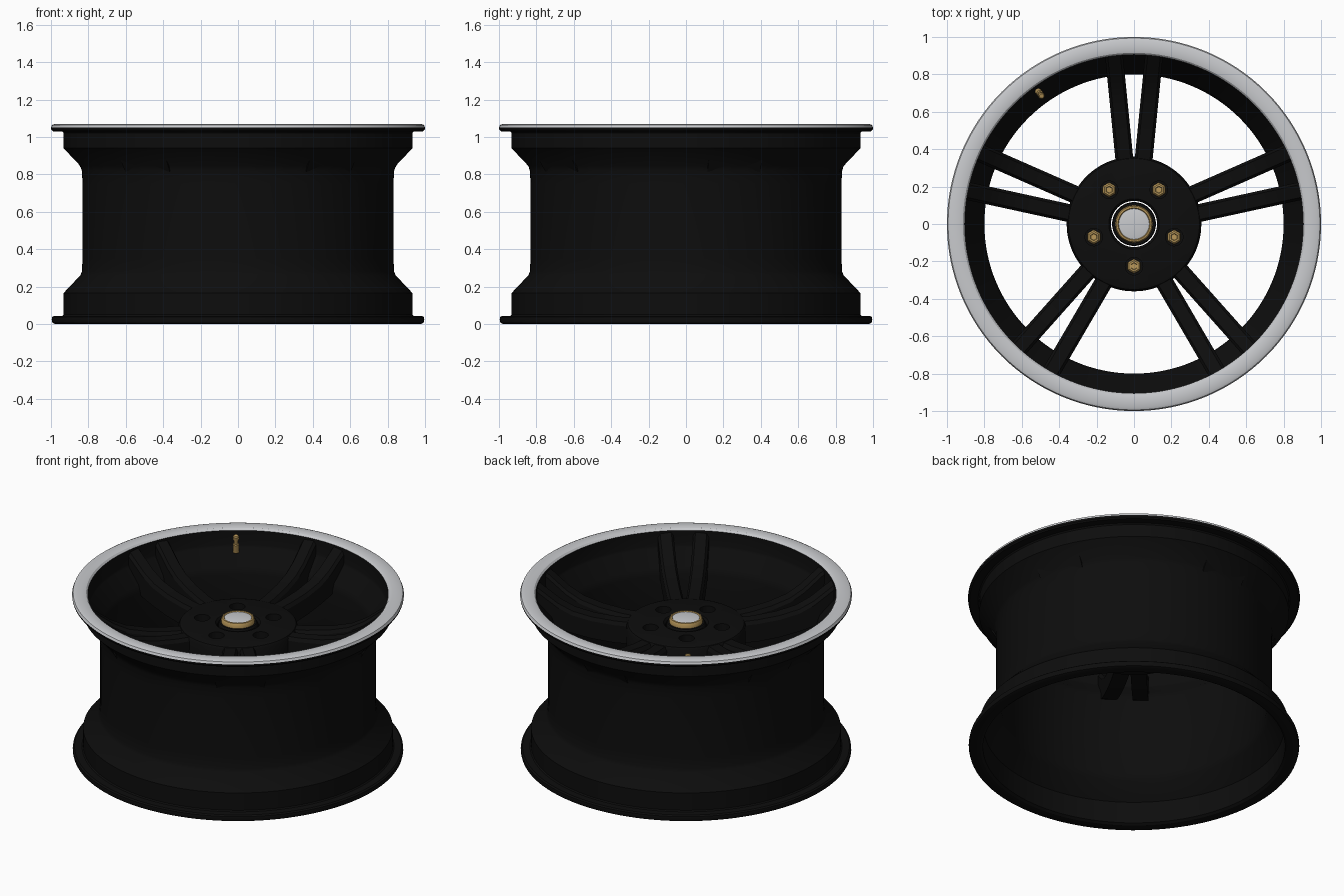
import bpy, bmesh, math
from mathutils import Matrix, Vector

if "Cube" in bpy.data.objects:
    bpy.data.objects.remove(bpy.data.objects["Cube"])


def material(name, rgb):
    m = bpy.data.materials.new(name)
    m.diffuse_color = (*rgb, 1)
    m.use_nodes = True
    m.node_tree.nodes["Principled BSDF"].inputs["Base Color"].default_value = m.diffuse_color
    return m


BLACK = material("satin_black", (0.004, 0.004, 0.004))
SILVER = material("polished_silver", (0.58, 0.59, 0.61))
GOLD = material("brass_gold", (0.48, 0.31, 0.1))


def finish(bm, name, mats, angle=30):
    bmesh.ops.recalc_face_normals(bm, faces=bm.faces[:])
    me = bpy.data.meshes.new(name)
    bm.to_mesh(me)
    bm.free()
    ob = bpy.data.objects.new(name, me)
    bpy.context.collection.objects.link(ob)
    for m in mats:
        me.materials.append(m)
    smooth(ob, angle)
    return ob


def smooth(ob, angle=30):
    bpy.ops.object.select_all(action='DESELECT')
    ob.select_set(True)
    bpy.context.view_layer.objects.active = ob
    bpy.ops.object.shade_smooth_by_angle(angle=math.radians(angle))


def lathe(name, profile, mats, steps=64, rule=None, closed=True):
    """Revolve (radius, z) points about z; points at radius 0 become poles."""
    bm = bmesh.new()
    rings = []
    for r, z in profile:
        n = steps if r > 0 else 1
        rings.append([bm.verts.new((r * math.cos(2 * math.pi * i / steps),
                                    r * math.sin(2 * math.pi * i / steps), z)) for i in range(n)])
    pairs = list(zip(rings, rings[1:] + rings[:1])) if closed else list(zip(rings, rings[1:]))
    for a, b in pairs:
        for i in range(steps):
            j = (i + 1) % steps
            quad = [a[i % len(a)], a[j % len(a)], b[j % len(b)], b[i % len(b)]]
            face = bm.faces.new(list(dict.fromkeys(quad)))
            if rule:
                face.material_index = rule(face.calc_center_median())
    return finish(bm, name, mats)


# Barrel with flanges; the upper lip is polished
barrel = [
    (0.915, 1.066), (0.93, 1.07), (0.98, 1.07), (0.994, 1.064), (1.0, 1.05),
    (0.998, 1.038), (0.99, 1.03), (0.94, 1.03), (0.933, 1.022), (0.933, 0.94),
    (0.843, 0.845), (0.835, 0.82), (0.831, 0.75), (0.831, 0.35), (0.835, 0.28),
    (0.843, 0.26), (0.933, 0.165), (0.933, 0.05), (0.94, 0.043), (0.985, 0.043),
    (0.994, 0.036), (0.996, 0.022), (0.992, 0.006), (0.98, 0.0), (0.925, 0.0),
    (0.91, 0.01), (0.905, 0.15), (0.815, 0.25), (0.80, 0.29), (0.80, 0.81),
    (0.815, 0.855), (0.90, 0.945), (0.905, 0.96), (0.905, 1.055)]
lathe("barrel", barrel, [BLACK, SILVER], 128,
      lambda c: 1 if c.z > 1.052 and c.xy.length > 0.908 else 0)

# Hub with five bolt pockets
hub = lathe("hub", [(0.123, 0.85), (0.135, 0.865), (0.335, 0.865), (0.35, 0.86), (0.358, 0.845),
                    (0.36, 0.73), (0.34, 0.71), (0.123, 0.71)], [BLACK], 96)
bolt_angles = [math.radians(270 + 72 * k) for k in range(5)]
cut = bmesh.new()
for a in bolt_angles:
    bmesh.ops.create_cone(cut, cap_ends=True, segments=32, radius1=0.047, radius2=0.047, depth=0.2,
                          matrix=Matrix.Translation((0.226 * math.cos(a), 0.226 * math.sin(a), 0.89)))
cutter = finish(cut, "bolt_pocket_cutter", [BLACK])
mod = hub.modifiers.new("pockets", 'BOOLEAN')
mod.operation, mod.solver, mod.object = 'DIFFERENCE', 'EXACT', cutter
bpy.context.view_layer.objects.active = hub
bpy.ops.object.modifier_apply(modifier=mod.name)
bpy.data.objects.remove(cutter)
smooth(hub)

# Hexagonal lug bolts with a chamfered head
for k, a in enumerate(bolt_angles):
    bolt = lathe(f"lug_bolt_{k + 1}", [(0, 0.775), (0.04, 0.775), (0.04, 0.818), (0.03, 0.83),
                                       (0.02, 0.83), (0.017, 0.823), (0, 0.823)],
                 [GOLD], 6, closed=False)
    bolt.location = (0.226 * math.cos(a), 0.226 * math.sin(a), 0)
    bolt.rotation_euler.z = math.pi / 6

# Centre plug, gold ring and silver cap
lathe("centre_plug", [(0, 0.71), (0.117, 0.71), (0.117, 0.862), (0.112, 0.87), (0, 0.87)],
      [BLACK], closed=False)
lathe("cap_ring", [(0.08, 0.868), (0.101, 0.868), (0.101, 0.888), (0.095, 0.9), (0.086, 0.902), (0.08, 0.895)],
      [GOLD])
lathe("centre_cap", [(0, 0.868), (0.082, 0.868), (0.082, 0.897), (0.06, 0.901), (0, 0.903)],
      [SILVER], closed=False)

# Five pairs of diverging spokes: distance from centre, top height, bottom height
stations = [(0.28, 0.855, 0.72), (0.42, 0.858, 0.72), (0.56, 0.872, 0.735), (0.68, 0.9, 0.76),
            (0.77, 0.945, 0.785), (0.82, 0.982, 0.81), (0.905, 1.045, 0.95)]


def spoke(name, angle, side):
    bm = bmesh.new()
    turn = Matrix.Rotation(angle, 4, 'Z')
    loops = []
    for d, top, bottom in stations:
        mid = side * (0.052 + (d - 0.35) * 0.1)
        w = 0.048
        section = [(-w, bottom), (w, bottom), (w, top - 0.022), (w - 0.014, top),
                   (-w + 0.014, top), (-w, top - 0.022)]
        loops.append([bm.verts.new(turn @ Vector((d, mid + s, z))) for s, z in section])
    for a, b in zip(loops, loops[1:]):
        for i in range(6):
            j = (i + 1) % 6
            bm.faces.new((a[i], a[j], b[j], b[i]))
    bm.faces.new(loops[0])
    bm.faces.new(loops[-1])
    finish(bm, name, [BLACK])


for k in range(5):
    for side, label in ((-1, "right"), (1, "left")):
        spoke(f"spoke_{k + 1}_{label}", math.radians(90 + 72 * k), side)

# Air valve leaning slightly inward
valve = lathe("air_valve", [(0, -0.06), (0.018, -0.06), (0.018, 0.0), (0.013, 0.006), (0.013, 0.03),
                            (0.017, 0.034), (0.017, 0.06), (0.012, 0.066), (0, 0.066)],
              [GOLD], 16, closed=False)
valve.location = (-0.503, 0.697, 0.985)
inward = Vector((0.503, -0.697, 0)).normalized()
valve.rotation_mode = 'QUATERNION'
valve.rotation_quaternion = Vector((0, 0, 1)).rotation_difference(inward * 0.25 + Vector((0, 0, 1)))
